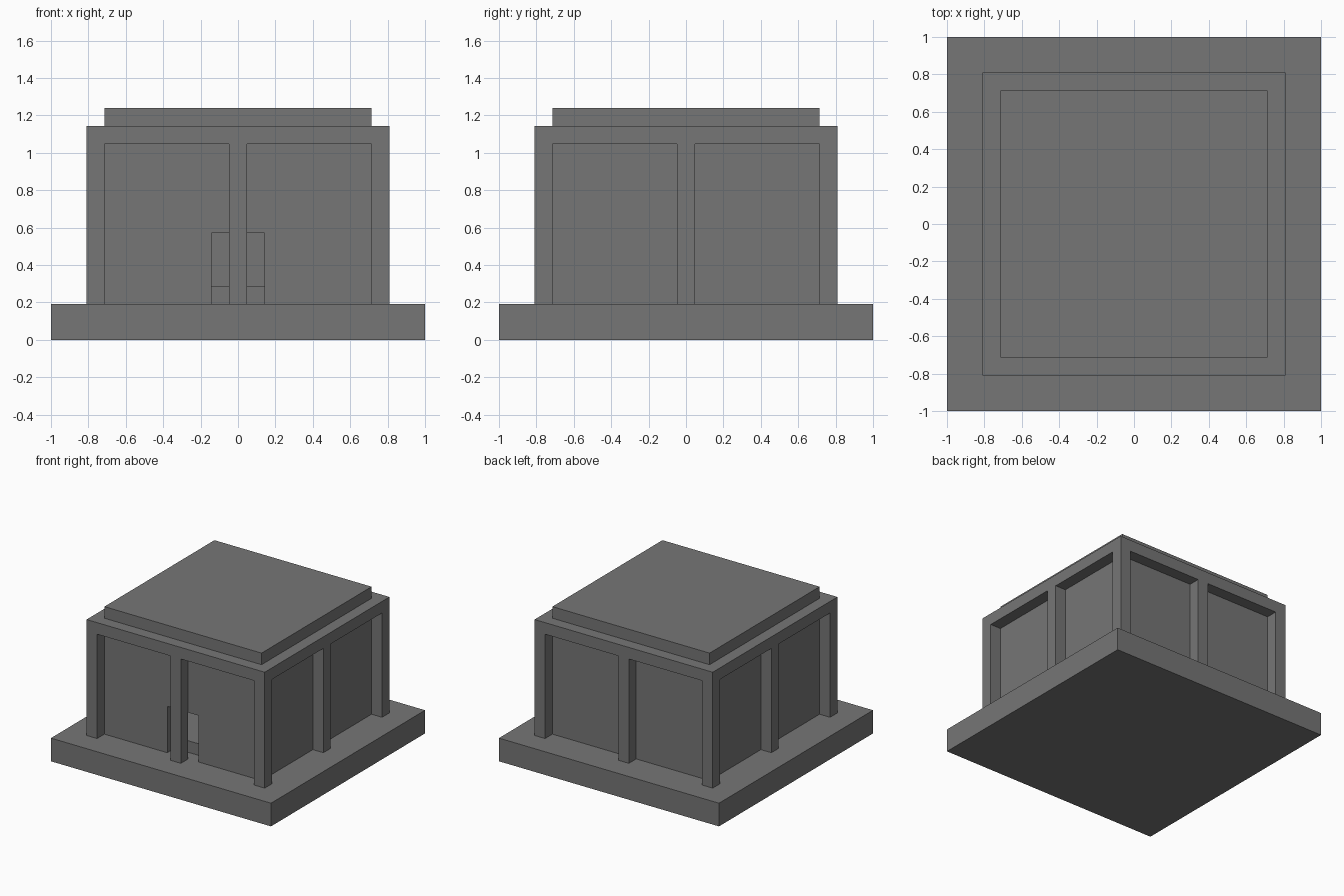
import bpy
import math
from mathutils import Matrix, Vector

cube = bpy.data.objects.get("Cube")
if cube:
    bpy.data.objects.remove(cube, do_unlink=True)

U = 2 / 21  # one building module

stone = bpy.data.materials.new("grey_stone")
stone.use_nodes = True
GREY = (0.18, 0.18, 0.18, 1)
stone.diffuse_color = GREY
stone.node_tree.nodes["Principled BSDF"].inputs["Base Color"].default_value = GREY


def box(name, low, high, turn=0.0):
    """Box between two corners in modules, turned about the z axis."""
    low, high = Vector(low) * U, Vector(high) * U
    bpy.ops.mesh.primitive_cube_add(size=1)
    ob = bpy.context.object
    ob.name = name
    ob.data.transform(Matrix.Rotation(turn, 4, "Z")
                      @ Matrix.Translation((low + high) / 2)
                      @ Matrix.Diagonal((*(high - low), 1)))
    ob.data.materials.append(stone)
    return ob


def cut(target, cutter):
    cutter.hide_render = True
    mod = target.modifiers.new(cutter.name, "BOOLEAN")
    mod.operation = "DIFFERENCE"
    mod.solver = "EXACT"
    mod.object = cutter
    bpy.context.view_layer.objects.active = target
    bpy.ops.object.modifier_apply(modifier=mod.name)
    bpy.data.objects.remove(cutter, do_unlink=True)


# Base slab
box("base", (-10.5, -10.5, 0), (10.5, 10.5, 2))

# Hollow hall with a raised inner floor, a doorway and a low roof on top
hall = box("hall", (-7.5, -7.5, 2), (7.5, 7.5, 13))
cut(hall, box("room_cutter", (-6.5, -6.5, 3), (6.5, 6.5, 12)))
cut(hall, box("door_cutter", (-1.5, -8, 1), (1.5, -6.5, 6)))

# Outer frame: corner post, middle post and top beam on each side
for i, side in enumerate(("front", "left", "back", "right")):
    turn = i * math.pi / 2
    box(side + "_corner_post", (-8.5, -8.5, 2), (-7.5, -7.5, 11), turn)
    box(side + "_middle_post", (-0.5, -8.5, 2), (0.5, -7.5, 11), turn)
    box(side + "_beam", (-8.5, -8.5, 11), (7.5, -7.5, 12), turn)
